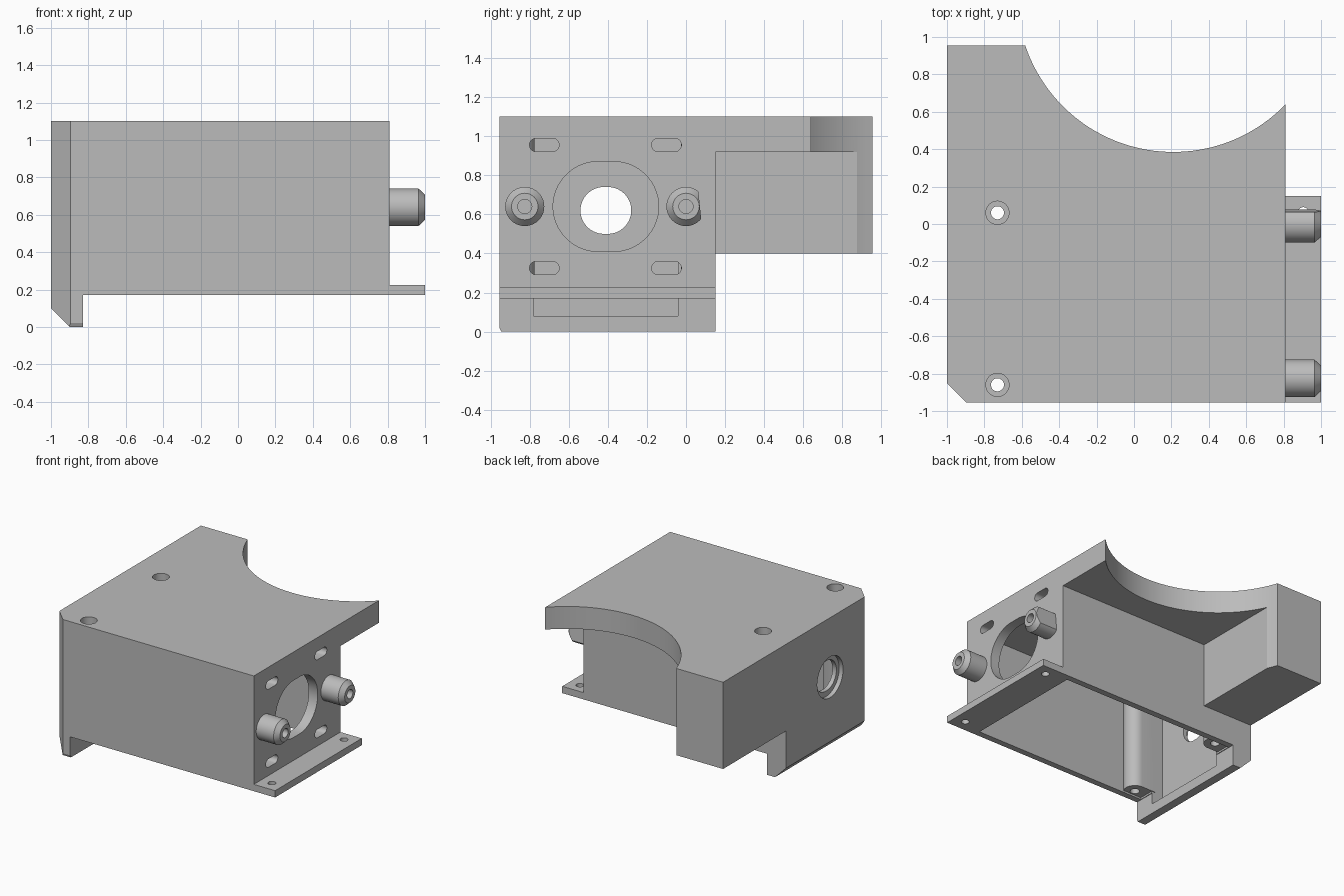
import bpy, bmesh, math
from mathutils import Matrix

cube = bpy.data.objects.get("Cube")
if cube:
    bpy.data.objects.remove(cube, do_unlink=True)

grey = bpy.data.materials.new("light_grey")
grey.use_nodes = True
COLOUR = (0.5, 0.5, 0.5, 1)
grey.diffuse_color = COLOUR
grey.node_tree.nodes["Principled BSDF"].inputs["Base Color"].default_value = COLOUR


def finish(name, bm):
    bmesh.ops.recalc_face_normals(bm, faces=bm.faces)
    mesh = bpy.data.meshes.new(name)
    bm.to_mesh(mesh)
    bm.free()
    mesh.materials.append(grey)
    ob = bpy.data.objects.new(name, mesh)
    bpy.context.collection.objects.link(ob)
    return ob


def prism(name, pts, axis, lo, hi):
    """Extrude a 2D outline along an axis from lo to hi."""
    place = {"x": lambda u, v, w: (w, u, v),
             "y": lambda u, v, w: (u, w, v),
             "z": lambda u, v, w: (u, v, w)}[axis]
    bm = bmesh.new()
    a = [bm.verts.new(place(u, v, lo)) for u, v in pts]
    b = [bm.verts.new(place(u, v, hi)) for u, v in pts]
    n = len(pts)
    bm.faces.new(a)
    bm.faces.new(b[::-1])
    for i in range(n):
        j = (i + 1) % n
        bm.faces.new((a[i], a[j], b[j], b[i]))
    return finish(name, bm)


def rect(u0, v0, u1, v1):
    return [(u0, v0), (u1, v0), (u1, v1), (u0, v1)]


def slot(cu, cv, r, off=0.0, n=48):
    """Round outline, stretched sideways by off at each end."""
    angles = [(i + 0.5) * math.tau / n for i in range(n)]
    return [(cu + r * math.cos(t) + math.copysign(off, math.cos(t)),
             cv + r * math.sin(t)) for t in angles]


def combine(target, tool, operation="DIFFERENCE"):
    mod = target.modifiers.new("combine", "BOOLEAN")
    mod.operation = operation
    mod.solver = "EXACT"
    mod.object = tool
    bpy.context.view_layer.objects.active = target
    bpy.ops.object.modifier_apply(modifier=mod.name)
    bpy.data.objects.remove(tool, do_unlink=True)


def cut(target, pts, axis, lo, hi):
    combine(target, prism("cutter", pts, axis, lo, hi))


def shade(ob):
    bpy.ops.object.select_all(action="DESELECT")
    ob.select_set(True)
    bpy.context.view_layer.objects.active = ob
    bpy.ops.object.shade_smooth_by_angle(angle=math.radians(25))


# Housing: side profile with foot and flange
profile = [(-1, 0.1), (-0.9, 0), (-0.83, 0), (-0.83, 0.17), (1, 0.17),
           (1, 0.225), (0.81, 0.225), (0.81, 1.1), (-1, 1.1)]
housing = prism("housing", profile, "y", -0.955, 0.955)

# Rear overhang, curved recess and corner chamfer
cut(housing, rect(-2, -1, 2, 0.4), "y", 0.15, 2)
cut(housing, rect(-0.55, 0.3, 2, 0.92), "y", 0.15, 2)
cut(housing, slot(0.21, 1.22, 0.835, n=128), "z", -1, 2)
cut(housing, [(-1.1, -0.75), (-1.1, -1.1), (-0.795, -1.055)], "z", -1, 2)
cut(housing, [(-0.975, 0.0), (-0.93, -0.03), (-0.955, 0.02)], "x", -2, 2)

# Inner cavity and pocket in the far wall
cut(housing, rect(-0.825, -0.905, 0.73, 0.1), "z", -0.5, 1.0)
cut(housing, rect(-0.78, 0.08, -0.04, 0.9), "x", -0.93, -0.7)

# Screw columns and their holes
SCREW_Y = (-0.86, 0.06)
for y in SCREW_Y:
    r = 0.085
    arc = [(-0.73 + r * math.cos(t), y + r * math.sin(t))
           for t in (math.pi * (i / 16 - 0.5) for i in range(17))]
    outline = [(-0.86, y - r)] + arc + [(-0.86, y + r)]
    combine(housing, prism("column", outline, "z", 0.185, 1.05), "UNION")
for y in SCREW_Y:
    cut(housing, slot(-0.73, y, 0.035, n=24), "z", -0.5, 2)
    cut(housing, slot(-0.73, y, 0.062, n=32), "z", 1.0, 2)
    cut(housing, slot(0.905, y, 0.03, n=24), "z", 0.1, 0.3)

# Large opening and adjustment slots in the flange side
cut(housing, slot(-0.41, 0.64, 0.23, 0.04), "x", 0.6, 1.5)
for y in (-0.725, -0.1):
    for z in (0.325, 0.955):
        cut(housing, slot(y, z, 0.034, 0.042, 24), "x", 0.6, 1.5)

# Stepped hole in the far wall
cut(housing, slot(-0.41, 0.62, 0.12, 0.01), "x", -1.5, -0.7)
cut(housing, slot(-0.41, 0.62, 0.165), "x", -1.5, -0.965)
shade(housing)


# Pins: turned profile with a bevelled tip and a blind hole
def pin(name, y):
    bm = bmesh.new()
    pts = [(0.79, 0), (0.79, 0.1), (0.965, 0.1), (1, 0.068),
           (1, 0.036), (0.88, 0.036), (0.88, 0)]
    verts = [bm.verts.new((x, 0, r)) for x, r in pts]
    edges = [bm.edges.new(p) for p in zip(verts, verts[1:])]
    bmesh.ops.spin(bm, geom=verts + edges, cent=(0, 0, 0), axis=(1, 0, 0),
                   angle=math.tau, steps=40)
    bmesh.ops.remove_doubles(bm, verts=bm.verts, dist=0.0005)
    bmesh.ops.transform(bm, matrix=Matrix.Translation((0, y, 0.64)), verts=bm.verts)
    return finish(name, bm)


front_pin = pin("front_pin", -0.825)
rear_pin = pin("rear_pin", 0)
# Flat on the rear pin
cut(rear_pin, [(0.055, 0.8), (0.085, 0.5), (0.3, 0.5), (0.3, 0.8)], "x", 0.7, 1.2)
shade(front_pin)
shade(rear_pin)
